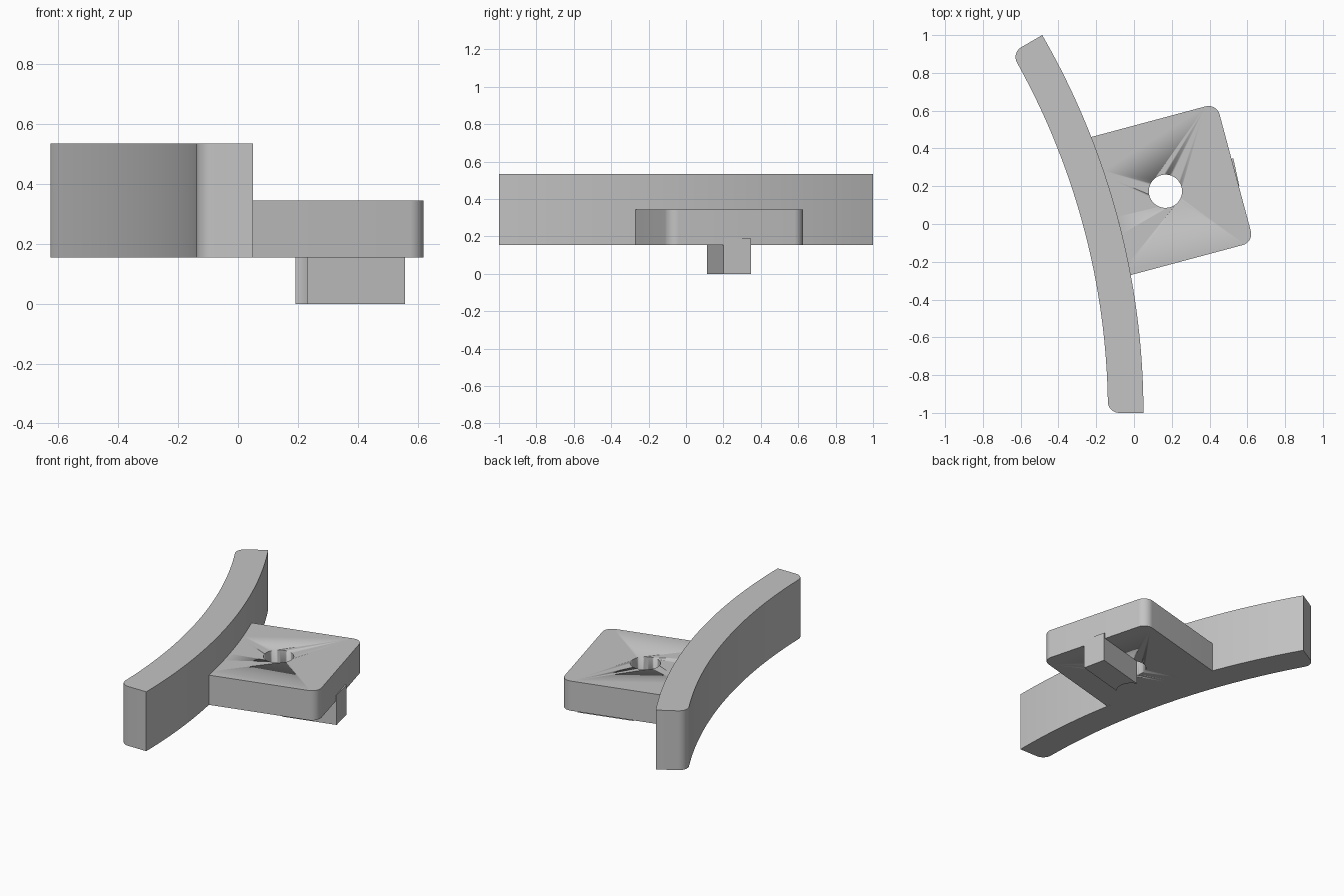
import bpy, bmesh
from math import sin, cos, pi, radians, asin, atan2
from mathutils import Vector, Matrix

if "Cube" in bpy.data.objects:
    bpy.data.objects.remove(bpy.data.objects["Cube"], do_unlink=True)

grey = bpy.data.materials.new("light grey")
grey.use_nodes = True
colour = (0.55, 0.55, 0.55, 1)
grey.diffuse_color = colour
grey.node_tree.nodes["Principled BSDF"].inputs["Base Color"].default_value = colour

# Shared layout: the rail bends around CENTRE, the plate points along its mid radius
CENTRE = Vector((-3.95, -1.0))
OUTER, INNER = 4.0, 3.812
SPAN = radians(30)
BASE, PLATE_TOP, RAIL_TOP = 0.155, 0.345, 0.535
HOLE_U, HOLE_V, HOLE_R = 4.28, 0.068, 0.088
ROUND = 0.06


def arc(cx, cy, r, a0, a1, n):
    return [(cx + r * cos(a0 + (a1 - a0) * i / n),
             cy + r * sin(a0 + (a1 - a0) * i / n)) for i in range(n + 1)]


def prism(name, outline, z0, z1, turn=0.0):
    """Extrude a counter-clockwise outline, turned about the bend centre."""
    bm = bmesh.new()
    face = bm.faces.new([bm.verts.new((x, y, z0)) for x, y in outline])
    top = bmesh.ops.extrude_face_region(bm, geom=[face])["geom"]
    bmesh.ops.translate(bm, vec=(0, 0, z1 - z0),
                        verts=[v for v in top if isinstance(v, bmesh.types.BMVert)])
    bm.transform(Matrix.Translation(CENTRE.to_3d()) @ Matrix.Rotation(turn, 4, "Z"))
    bmesh.ops.recalc_face_normals(bm, faces=bm.faces)
    mesh = bpy.data.meshes.new(name)
    bm.to_mesh(mesh)
    bm.free()
    obj = bpy.data.objects.new(name, mesh)
    bpy.context.collection.objects.link(obj)
    mesh.materials.append(grey)
    bpy.context.view_layer.objects.active = obj
    bpy.ops.object.select_all(action="DESELECT")
    obj.select_set(True)
    bpy.ops.object.shade_smooth_by_angle(angle=radians(30))
    return obj


# Curved rail: sharp outer corners, rounded inner corners
rr = INNER + ROUND
inset = asin(ROUND / rr)
lo, hi = inset, SPAN - inset
rail = arc(0, 0, OUTER, 0, SPAN, 48)
rail += arc(rr * cos(hi), rr * sin(hi), ROUND, SPAN + pi / 2, hi + pi, 8)
rail += arc(0, 0, INNER, hi, lo, 48)[1:-1]
rail += arc(rr * cos(lo), rr * sin(lo), ROUND, lo + pi, 1.5 * pi, 8)
prism("curved_rail", rail, BASE, RAIL_TOP)

# Mounting plate: inner edge follows the rail, outer corners rounded
END, V0, V1 = 4.662, -0.313, 0.447
plate = arc(END - ROUND, V0 + ROUND, ROUND, -pi / 2, 0, 8)
plate += arc(END - ROUND, V1 - ROUND, ROUND, 0, pi / 2, 8)
plate += arc(0, 0, OUTER, asin(V1 / OUTER), asin(V0 / OUTER), 24)
mount = prism("mounting_plate", plate, BASE, PLATE_TOP, SPAN / 2)

# Bolt hole through the plate
cutter = prism("hole_cutter", arc(HOLE_U, HOLE_V, HOLE_R, 0, 2 * pi, 48)[:-1],
               BASE - 0.1, PLATE_TOP + 0.1, SPAN / 2)
cutter.hide_render = True
cutter.hide_set(True)
cut = mount.modifiers.new("bolt_hole", "BOOLEAN")
cut.operation = "DIFFERENCE"
cut.solver = "EXACT"
cut.object = cutter

# Locating key below the plate, hollowed where it meets the hole
HALF = 0.075
a = asin(HALF / (HOLE_R + 0.0005))
key = [(END + 0.003, HOLE_V - HALF), (END + 0.01, HOLE_V + HALF)]
key += arc(HOLE_U, HOLE_V, HOLE_R + 0.0005, a, -a, 16)
prism("locating_key", key, 0, BASE + 0.035, SPAN / 2)
